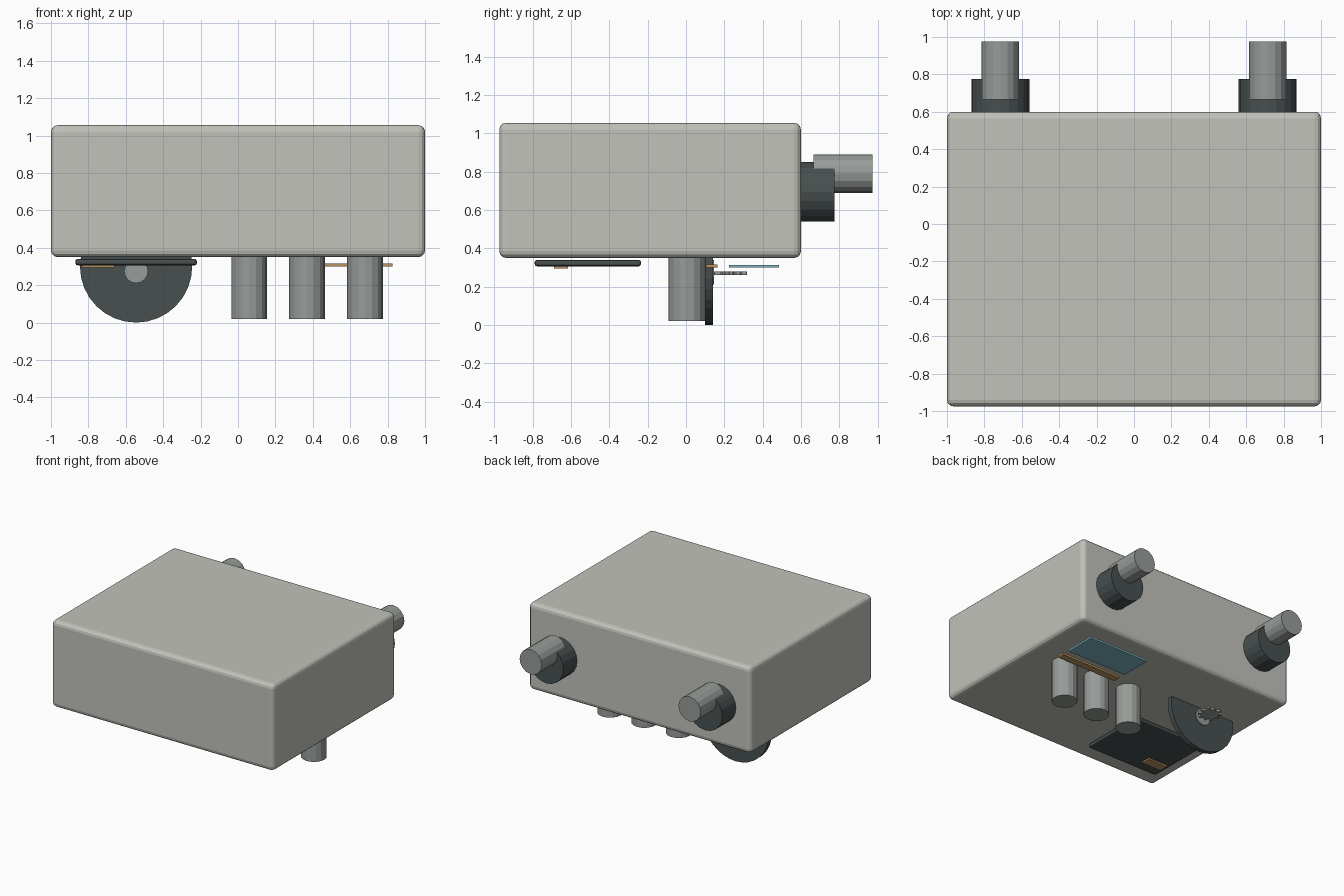
import bpy, bmesh, math
from mathutils import Matrix

if "Cube" in bpy.data.objects:
    bpy.data.objects.remove(bpy.data.objects["Cube"], do_unlink=True)


def material(name, rgb):
    m = bpy.data.materials.new(name)
    m.use_nodes = True
    m.diffuse_color = (*rgb, 1)
    m.node_tree.nodes["Principled BSDF"].inputs["Base Color"].default_value = (*rgb, 1)
    return m


SHELL = material("warm_light_grey", (0.54, 0.54, 0.50))
DARK = material("dark_slate", (0.065, 0.08, 0.08))
METAL = material("mid_grey", (0.31, 0.335, 0.32))
COPPER = material("copper_tan", (0.50, 0.30, 0.12))
GLASS = material("pale_cyan", (0.21, 0.47, 0.54))


def finish(name, bm, mat):
    bmesh.ops.recalc_face_normals(bm, faces=bm.faces)
    mesh = bpy.data.meshes.new(name)
    bm.to_mesh(mesh)
    bm.free()
    mesh.materials.append(mat)
    obj = bpy.data.objects.new(name, mesh)
    bpy.context.collection.objects.link(obj)
    return obj


def box(name, low, high, mat, bevel=0, segments=2):
    size = [b - a for a, b in zip(low, high)]
    mid = [(a + b) / 2 for a, b in zip(low, high)]
    bm = bmesh.new()
    bmesh.ops.create_cube(bm, size=1, matrix=Matrix.Translation(mid) @ Matrix.Diagonal((*size, 1)))
    obj = finish(name, bm, mat)
    if bevel:
        mod = obj.modifiers.new("Rounded edges", "BEVEL")
        mod.width = bevel
        mod.segments = segments
    return obj


def cylinder(name, centre, radius, depth, mat, axis="Z", sides=16):
    turn = Matrix.Rotation(math.pi / 2, 4, "X") if axis == "Y" else Matrix()
    bm = bmesh.new()
    bmesh.ops.create_cone(bm, cap_ends=True, segments=sides, radius1=radius, radius2=radius,
                          depth=depth, matrix=Matrix.Translation(centre) @ turn)
    return finish(name, bm, mat)


def gear(name, centre, outer, inner, thick, teeth, mat):
    bm = bmesh.new()
    ring = []
    for i in range(teeth * 4):
        r = outer if i % 4 < 2 else inner
        a = math.tau * i / (teeth * 4)
        ring.append(bm.verts.new((centre[0] + r * math.cos(a), centre[1] + r * math.sin(a),
                                  centre[2] - thick / 2)))
    face = bm.faces.new(ring)
    out = bmesh.ops.extrude_face_region(bm, geom=[face])
    top = [v for v in out["geom"] if isinstance(v, bmesh.types.BMVert)]
    bmesh.ops.translate(bm, verts=top, vec=(0, 0, thick))
    return finish(name, bm, mat)


# Main housing
box("housing", (-1, -0.975, 0.35), (1, 0.6, 1.055), SHELL, 0.035, 3)

# Rear connectors: dark collar with an offset pin, one on each side
for side, x in (("right", -0.715), ("left", 0.715)):
    cylinder(side + "_collar", (x, 0.68, 0.695), 0.155, 0.19, DARK, "Y", 20)
    cylinder(side + "_pin", (x, 0.82, 0.79), 0.1, 0.31, METAL, "Y")

# Row of posts under the housing
for i in range(3):
    cylinder(f"post_{i + 1}", (0.06 + 0.31 * i, 0.005, 0.2), 0.096, 0.36, METAL)

# Wheel half sunk in the housing, with its hub and a flat gear behind
cylinder("wheel", (-0.545, 0.12, 0.3), 0.3, 0.04, DARK, "Y", 32)
cylinder("wheel_hub", (-0.545, 0.118, 0.275), 0.064, 0.056, METAL, "Y")
gear("small_gear", (-0.545, 0.23, 0.27), 0.09, 0.066, 0.018, 10, METAL)

# Dark panel with a contact strip
box("lower_panel", (-0.87, -0.79, 0.306), (-0.22, -0.235, 0.34), DARK, 0.012)
box("panel_contact", (-0.835, -0.69, 0.294), (-0.66, -0.615, 0.31), COPPER)

# Thin display plate and the strip beside it
box("display_plate", (0.28, 0.225, 0.299), (0.825, 0.485, 0.314), GLASS)
box("display_strip", (0.28, 0.105, 0.299), (0.825, 0.165, 0.315), COPPER)
